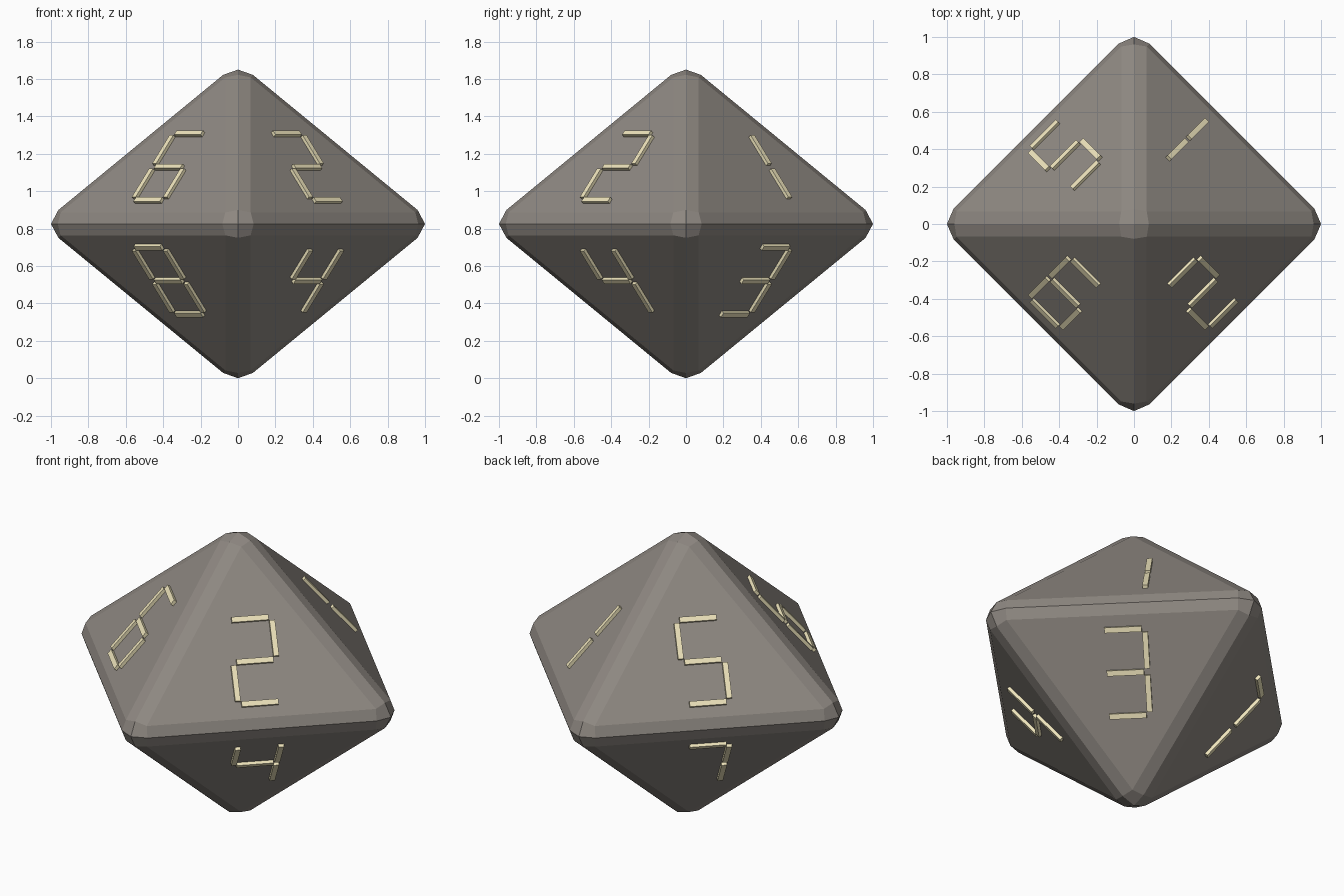
import bpy, bmesh
from mathutils import Vector, Matrix

if "Cube" in bpy.data.objects:
    bpy.data.objects.remove(bpy.data.objects["Cube"])

R, H = 1.082, 0.893          # sharp octahedron radius and half height
CZ = 0.825                   # height of the die centre
BAR, THICK, CELL = 0.20, 0.03, 0.2355
DEPTH, RAISE = 0.03, 0.018   # marker thickness and how far it stands proud


def material(name, rgb):
    m = bpy.data.materials.new(name)
    m.diffuse_color = (*rgb, 1)
    m.use_nodes = True
    m.node_tree.nodes["Principled BSDF"].inputs["Base Color"].default_value = m.diffuse_color
    return m


def add_object(name, bm, mat):
    bmesh.ops.recalc_face_normals(bm, faces=bm.faces[:])
    me = bpy.data.meshes.new(name)
    bm.to_mesh(me)
    bm.free()
    ob = bpy.data.objects.new(name, me)
    me.materials.append(mat)
    bpy.context.collection.objects.link(ob)
    return ob


stone = material("stone", (0.27, 0.245, 0.22))
ivory = material("ivory", (0.85, 0.77, 0.50))

# Die body: octahedron with two-step rounded edges, fitted to its overall size
bm = bmesh.new()
for axis, r in enumerate((R, R, H)):
    for s in (-1, 1):
        co = [0, 0, 0]
        co[axis] = s * r
        bm.verts.new(co)
bmesh.ops.convex_hull(bm, input=bm.verts[:])
bmesh.ops.bevel(bm, geom=bm.edges[:], offset=0.08, offset_type='OFFSET',
                segments=2, profile=0.5, affect='EDGES', clamp_overlap=True)
fit = [t / max(v.co[i] for v in bm.verts) for i, t in enumerate((1, 1, CZ))]
print("fit", fit)
bmesh.ops.scale(bm, vec=fit, verts=bm.verts[:])
bmesh.ops.translate(bm, vec=(0, 0, CZ), verts=bm.verts[:])
add_object("die_body", bm, stone)

# Marker bars: position in cells (across, up) and whether the bar is upright
BARS = {
    "a": (0, 1, False), "g": (0, 0, False), "d": (0, -1, False),
    "f": (-.5, .5, True), "b": (.5, .5, True),
    "e": (-.5, -.5, True), "c": (.5, -.5, True),
}
# Face direction -> bars that are present
FACES = {
    (1, 1, 1): "bc", (1, -1, 1): "abged", (1, 1, -1): "abgcd",
    (1, -1, -1): "fgbc", (-1, 1, 1): "afgcd", (-1, -1, 1): "afgedc",
    (-1, 1, -1): "abc", (-1, -1, -1): "abcdefg",
}

# One raised group of bars at the middle of each face
for (sx, sy, sz), bars in FACES.items():
    r, h = R * fit[0], H * fit[2]
    n = Vector((sx / r, sy / r, sz / h)).normalized()
    u = Vector((-sy, sx, 0)).normalized()
    v = n.cross(u)
    centre = Vector((sx * r, sy * r, sz * h)) / 3 + n * (RAISE - DEPTH / 2)
    frame = Matrix((u, v, n)).transposed().to_4x4()
    frame.translation = centre + Vector((0, 0, CZ))
    bm = bmesh.new()
    for key in bars:
        across, up, upright = BARS[key]
        size = (THICK, BAR, DEPTH) if upright else (BAR, THICK, DEPTH)
        place = Matrix.Translation((across * CELL, up * CELL, 0))
        bmesh.ops.create_cube(bm, size=1,
                              matrix=frame @ place @ Matrix.Diagonal((*size, 1)))
    level = "upper" if sz > 0 else "lower"
    side = ("back" if sy > 0 else "front") + ("_right" if sx > 0 else "_left")
    add_object(f"{level}_{side}_marker", bm, ivory)
